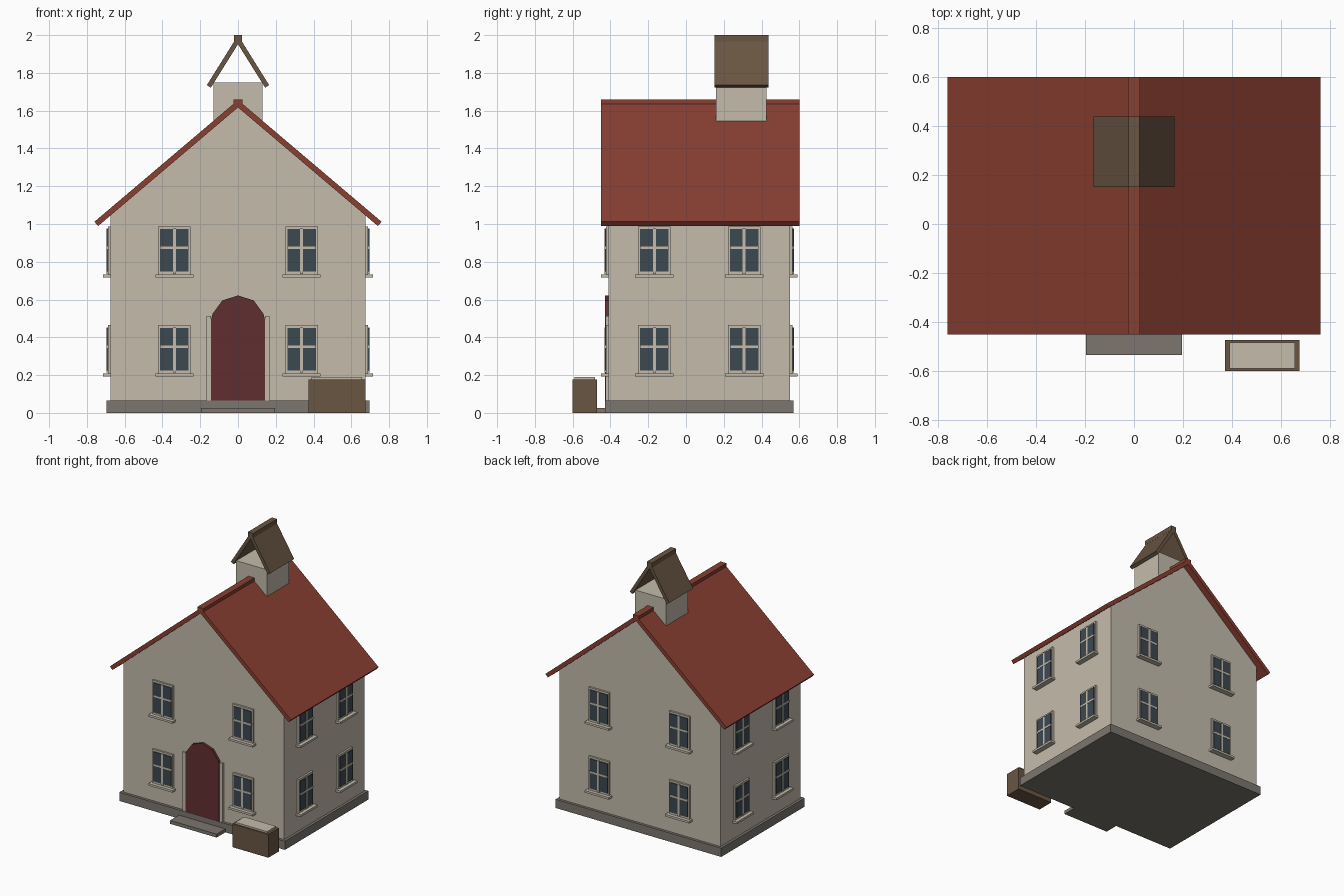
import bpy, bmesh, math
from mathutils import Matrix, Vector

if "Cube" in bpy.data.objects:
    bpy.data.objects.remove(bpy.data.objects["Cube"], do_unlink=True)


def material(name, rgb):
    m = bpy.data.materials.new(name)
    m.use_nodes = True
    m.diffuse_color = (*rgb, 1)
    m.node_tree.nodes["Principled BSDF"].inputs["Base Color"].default_value = (*rgb, 1)
    return m


PLASTER = material("plaster", (0.55, 0.50, 0.41))
TILE = material("red_tile", (0.25, 0.050, 0.031))
STONE = material("grey_stone", (0.20, 0.18, 0.155))
WOOD = material("brown_wood", (0.143, 0.092, 0.055))
DOOR = material("dark_red_paint", (0.12, 0.028, 0.031))
GLASS = material("window_glass", (0.046, 0.066, 0.082))


def finish(name, bm, mat, matrix=Matrix()):
    bmesh.ops.recalc_face_normals(bm, faces=bm.faces)
    mesh = bpy.data.meshes.new(name)
    bm.to_mesh(mesh)
    bm.free()
    mesh.materials.append(mat)
    ob = bpy.data.objects.new(name, mesh)
    ob.matrix_world = matrix
    bpy.context.collection.objects.link(ob)
    return ob


def boxes(name, mat, spans, matrix=Matrix()):
    """One mesh of boxes, each given as x, y and z ranges."""
    bm = bmesh.new()
    for span in spans:
        size = [b - a for a, b in span]
        mid = Vector([(a + b) / 2 for a, b in span])
        bmesh.ops.create_cube(bm, size=1, matrix=Matrix.Translation(mid) @ Matrix.Diagonal((*size, 1)))
    return finish(name, bm, mat, matrix)


def prism(name, mat, outline, y0, y1):
    """Extrude an x-z outline along y."""
    bm = bmesh.new()
    face = bm.faces.new([bm.verts.new((x, y0, z)) for x, z in outline])
    new = bmesh.ops.extrude_face_region(bm, geom=[face])["geom"]
    bmesh.ops.translate(bm, verts=[v for v in new if isinstance(v, bmesh.types.BMVert)],
                        vec=(0, y1 - y0, 0))
    return finish(name, bm, mat)


def gable_roof(name, mat, half, eave, slope, thick, y0, y1):
    """Two sloping slabs with square-cut eaves; returns the underside apex height."""
    a = math.atan(slope)
    top = eave + half * slope
    under = top - thick / math.cos(a)
    ix, iz = half - thick * math.sin(a), eave - thick * math.cos(a)
    for side, label in ((1, "left"), (-1, "right")):
        prism(f"{name}_{label}", mat,
              [(0, top), (side * half, eave), (side * ix, iz), (0, under)], y0, y1)
    return under


# Walls and foundation
W, FRONT, BACK = 0.675, -0.41, 0.55
boxes("foundation", STONE, [((-0.695, 0.695), (-0.43, 0.57), (0, 0.066))])
boxes("door_step", STONE, [((-0.195, 0.195), (-0.535, -0.42), (0, 0.026))])

# Main roof, gabled walls beneath it, ridge cap
SLOPE = 0.848
apex = gable_roof("main_roof", TILE, 0.76, 1.012, SLOPE, 0.03, -0.45, 0.6)
shoulder = apex - W * SLOPE
prism("house_walls", PLASTER,
      [(-W, 0.06), (W, 0.06), (W, shoulder), (0, apex), (-W, shoulder)], FRONT, BACK)
boxes("ridge_cap", TILE, [((-0.025, 0.025), (-0.45, 0.6), (1.62, 1.66))])

# Small tower with its open gabled roof
boxes("roof_tower", PLASTER, [((-0.13, 0.13), (0.16, 0.425), (1.45, 1.75))])
gable_roof("tower_roof", WOOD, 0.165, 1.735, 1.6, 0.025, 0.15, 0.438)
boxes("tower_ridge_cap", WOOD, [((-0.022, 0.022), (0.15, 0.438), (1.965, 2.0))])

# Door with a faceted arch, and its jambs
R, SPRING = 0.142, 0.48
arch = [(R * math.cos(math.radians(t)), SPRING + R * math.sin(math.radians(t)))
        for t in range(18, 180, 36)]
prism("arched_door", DOOR,
      [(-R, 0.066), (R, 0.066), (R, 0.495)] + arch + [(-R, 0.495)], -0.428, FRONT + 0.01)
boxes("door_jambs", PLASTER,
      [((s * 0.155 - 0.0125, s * 0.155 + 0.0125), (-0.426, -0.4), (0.066, 0.512)) for s in (-1, 1)])

# Planter box
boxes("planter_box", WOOD, [((0.372, 0.675), (-0.6, -0.472), (0, 0.177))])
boxes("planter_filling", PLASTER, [((0.39, 0.657), (-0.59, -0.483), (0.16, 0.19))])


def window(label, matrix):
    """Local frame: x along the wall, -y outward, z up from the sill."""
    boxes(f"window_frame_{label}", PLASTER, [
        ((-0.086, 0.086), (-0.014, 0.01), (0.01, 0.272)),
        ((-0.008, 0.008), (-0.022, 0), (0.02, 0.26)),
        ((-0.076, 0.076), (-0.022, 0), (0.151, 0.165))], matrix)
    boxes(f"window_panes_{label}", GLASS,
          [(xs, (-0.02, 0), zs) for xs in ((-0.075, -0.008), (0.008, 0.075))
           for zs in ((0.032, 0.151), (0.165, 0.257))], matrix)
    boxes(f"window_sill_{label}", PLASTER, [((-0.101, 0.101), (-0.04, 0.01), (0, 0.016))], matrix)


# Four windows on every wall
MID = (FRONT + BACK) / 2
walls = {"front": (0, -MID + BACK, 0.337), "left": (90, W, 0.238),
         "back": (180, BACK - MID, 0.337), "right": (270, W, 0.238)}
for wall, (angle, dist, spread) in walls.items():
    for floor, z in (("lower", 0.193), ("upper", 0.716)):
        for s, end in ((-1, "a"), (1, "b")):
            m = (Matrix.Translation((0, MID, 0)) @ Matrix.Rotation(math.radians(angle), 4, "Z")
                 @ Matrix.Translation((s * spread, -dist, z)))
            window(f"{wall}_{floor}_{end}", m)
